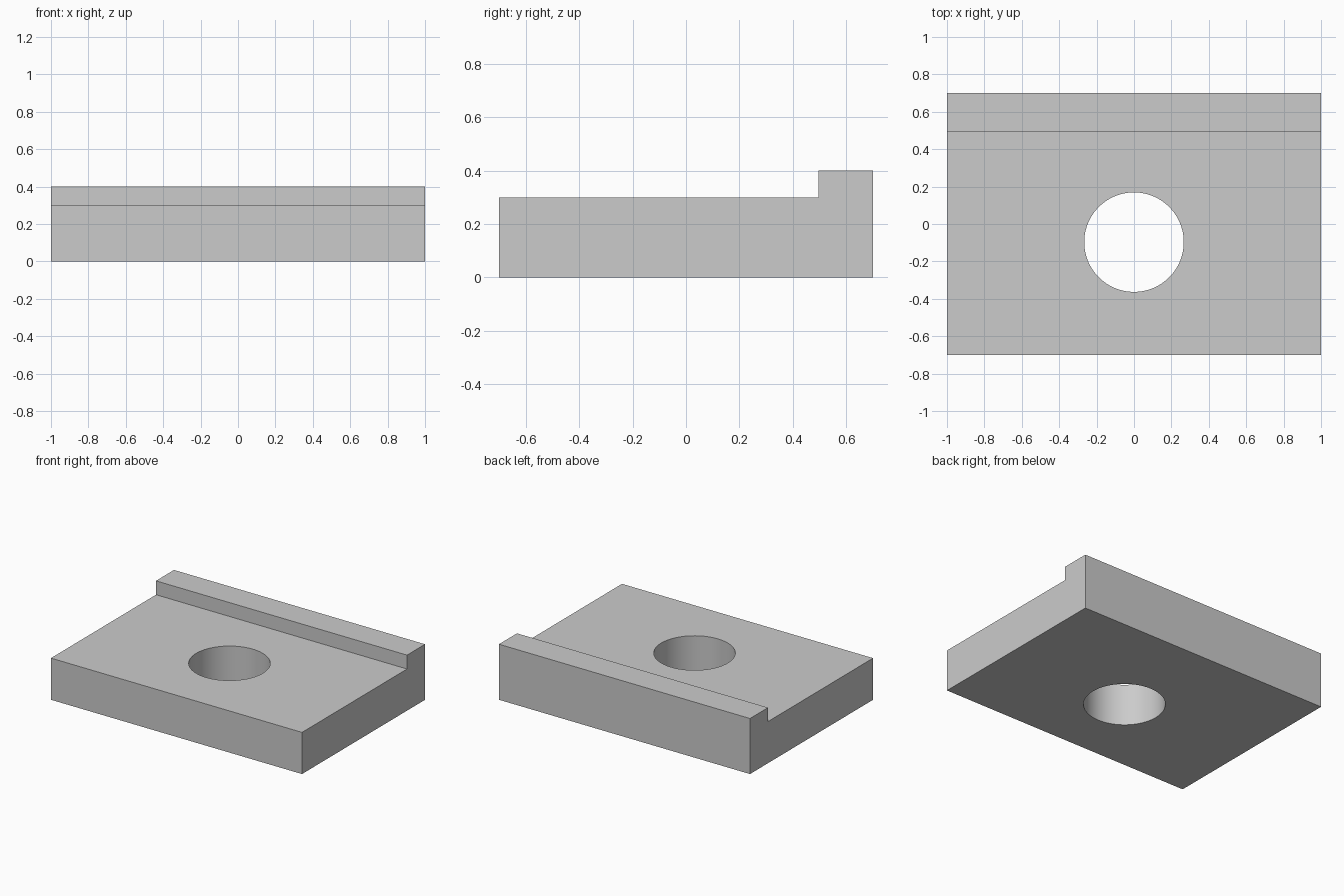
import bpy
import bmesh

old = bpy.data.objects.get("Cube")
if old:
    bpy.data.objects.remove(old, do_unlink=True)

grey = bpy.data.materials.new("light_grey")
grey.use_nodes = True
colour = (0.6, 0.6, 0.6, 1)
grey.diffuse_color = colour
grey.node_tree.nodes["Principled BSDF"].inputs["Base Color"].default_value = colour


def add_object(name, bm):
    bmesh.ops.recalc_face_normals(bm, faces=bm.faces)
    mesh = bpy.data.meshes.new(name)
    bm.to_mesh(mesh)
    bm.free()
    mesh.materials.append(grey)
    obj = bpy.data.objects.new(name, mesh)
    bpy.context.collection.objects.link(obj)
    return obj


# Stepped side profile (y, z), extruded across the width
profile = [(-0.7, 0), (0.7, 0), (0.7, 0.4), (0.495, 0.4), (0.495, 0.3), (-0.7, 0.3)]
bm = bmesh.new()
face = bm.faces.new([bm.verts.new((-1, y, z)) for y, z in profile])
side = bmesh.ops.extrude_face_region(bm, geom=[face])
moved = [v for v in side["geom"] if isinstance(v, bmesh.types.BMVert)]
bmesh.ops.translate(bm, verts=moved, vec=(2, 0, 0))
plate = add_object("stepped_plate", bm)

# Round through hole
bm = bmesh.new()
bmesh.ops.create_cone(bm, cap_ends=True, segments=96, radius1=0.266, radius2=0.266, depth=1)
bmesh.ops.translate(bm, verts=bm.verts, vec=(0, -0.097, 0.15))
cutter = add_object("hole_cutter", bm)

cut = plate.modifiers.new("hole", "BOOLEAN")
cut.operation = "DIFFERENCE"
cut.solver = "EXACT"
cut.object = cutter
bpy.ops.object.select_all(action="DESELECT")
plate.select_set(True)
bpy.context.view_layer.objects.active = plate
bpy.ops.object.modifier_apply(modifier=cut.name)
bpy.data.objects.remove(cutter, do_unlink=True)

# Smooth bore, sharp outer edges
bpy.ops.object.shade_smooth_by_angle(angle=0.5)
